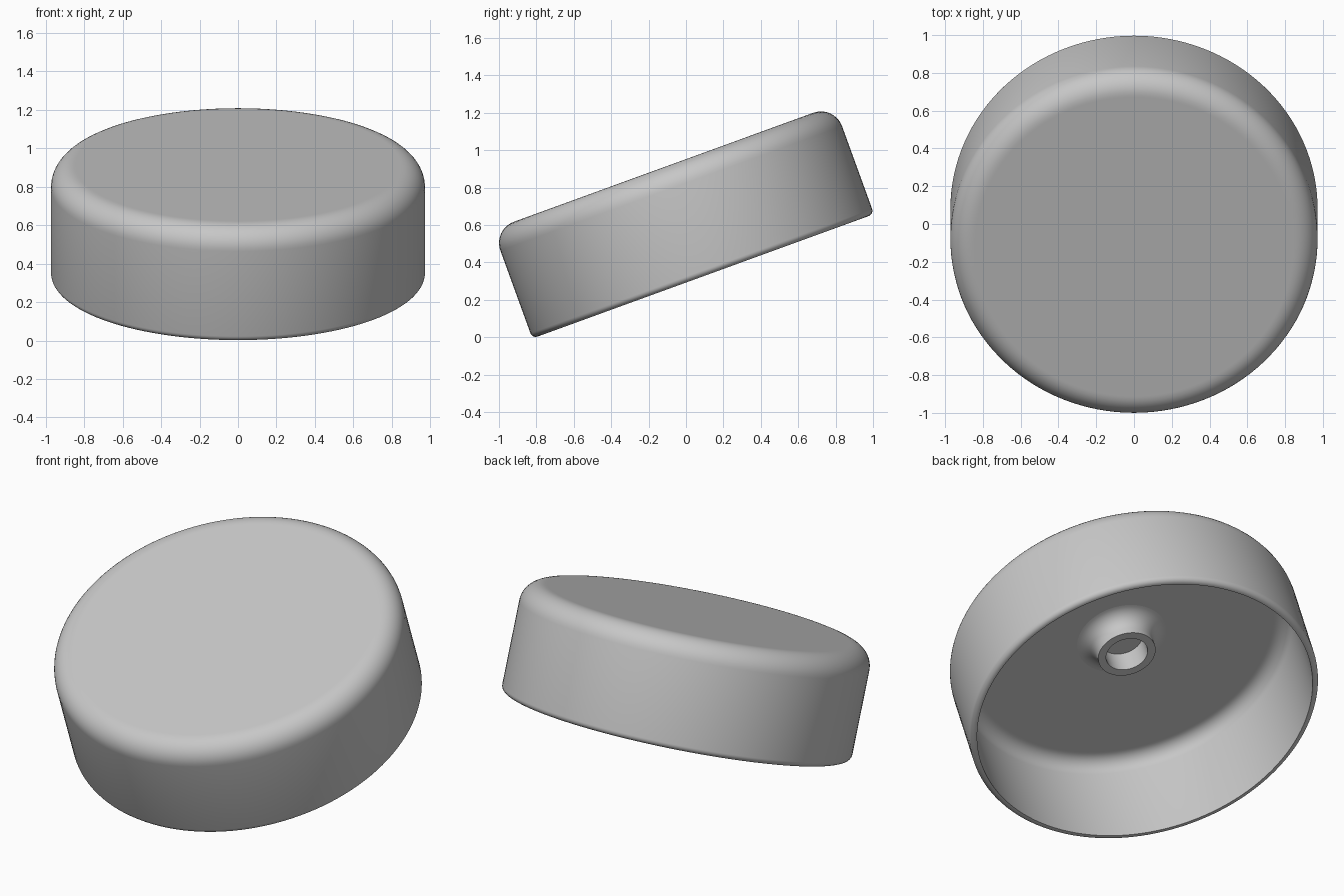
import bpy, bmesh
from math import radians, sin, cos, pi

if "Cube" in bpy.data.objects:
    bpy.data.objects.remove(bpy.data.objects["Cube"], do_unlink=True)

RADIUS, HEIGHT, WALL = 0.972, 0.62, 0.036
FLOOR = 0.57            # height of the inner face of the top plate
TOP_ROUND, RIM_ROUND, INNER_ROUND = 0.12, 0.03, 0.08
SEGMENTS = 128

gray = bpy.data.materials.new("plain_gray")
gray.use_nodes = True
gray.diffuse_color = (0.57, 0.57, 0.57, 1)
gray.node_tree.nodes["Principled BSDF"].inputs["Base Color"].default_value = gray.diffuse_color


def arc(r, z, radius, start, end, steps=10):
    """Points on a fillet around (r, z), angles in degrees."""
    angles = [radians(start + (end - start) * i / steps) for i in range(steps + 1)]
    return [(r + radius * cos(a), z + radius * sin(a)) for a in angles]


def lathe(name, profile, closed=False):
    """Turn a profile around the z axis and lean it back like the whole cap."""
    bm = bmesh.new()
    verts = [bm.verts.new((r, 0, z)) for r, z in profile]
    edges = [bm.edges.new(pair) for pair in zip(verts, verts[1:])]
    if closed:
        edges.append(bm.edges.new((verts[-1], verts[0])))
    bmesh.ops.spin(bm, geom=verts + edges, cent=(0, 0, 0), axis=(0, 0, 1),
                   angle=2 * pi, steps=SEGMENTS, use_duplicate=False)
    bmesh.ops.remove_doubles(bm, verts=bm.verts, dist=0.0005)
    bmesh.ops.recalc_face_normals(bm, faces=bm.faces)
    mesh = bpy.data.meshes.new(name)
    bm.to_mesh(mesh)
    bm.free()
    mesh.materials.append(gray)
    obj = bpy.data.objects.new(name, mesh)
    bpy.context.collection.objects.link(obj)
    obj.rotation_euler.x = radians(20)
    obj.location = (0, 0.092, 0.326)
    bpy.ops.object.select_all(action="DESELECT")
    obj.select_set(True)
    bpy.context.view_layer.objects.active = obj
    bpy.ops.object.shade_smooth_by_angle(angle=radians(35))
    return obj


# Hollow cap: rounded top, thin wall, rounded rim, filleted inner corner
inner = RADIUS - WALL
cap = [(0, HEIGHT), (RADIUS - TOP_ROUND - 0.01, HEIGHT)]
cap += arc(RADIUS - TOP_ROUND, HEIGHT - TOP_ROUND, TOP_ROUND, 90, 0)
cap += arc(RADIUS - RIM_ROUND, RIM_ROUND, RIM_ROUND, 0, -90, 6)
cap += [(inner, 0)]
cap += arc(inner - INNER_ROUND, FLOOR - INNER_ROUND, INNER_ROUND, 0, 90)
cap += [(inner - INNER_ROUND - 0.01, FLOOR), (0, FLOOR)]
lathe("cap_shell", cap)

# Flared hollow boss under the middle of the top plate
BOSS, HOLE, FLARE, BOSS_END = 0.16, 0.116, 0.09, 0.445
boss = [(HOLE, FLOOR + 0.02), (HOLE, BOSS_END), (BOSS, BOSS_END)]
boss += arc(BOSS + FLARE, FLOOR - FLARE, FLARE, 180, 90)
boss += [(BOSS + FLARE, FLOOR + 0.02)]
lathe("center_boss", boss, closed=True)
